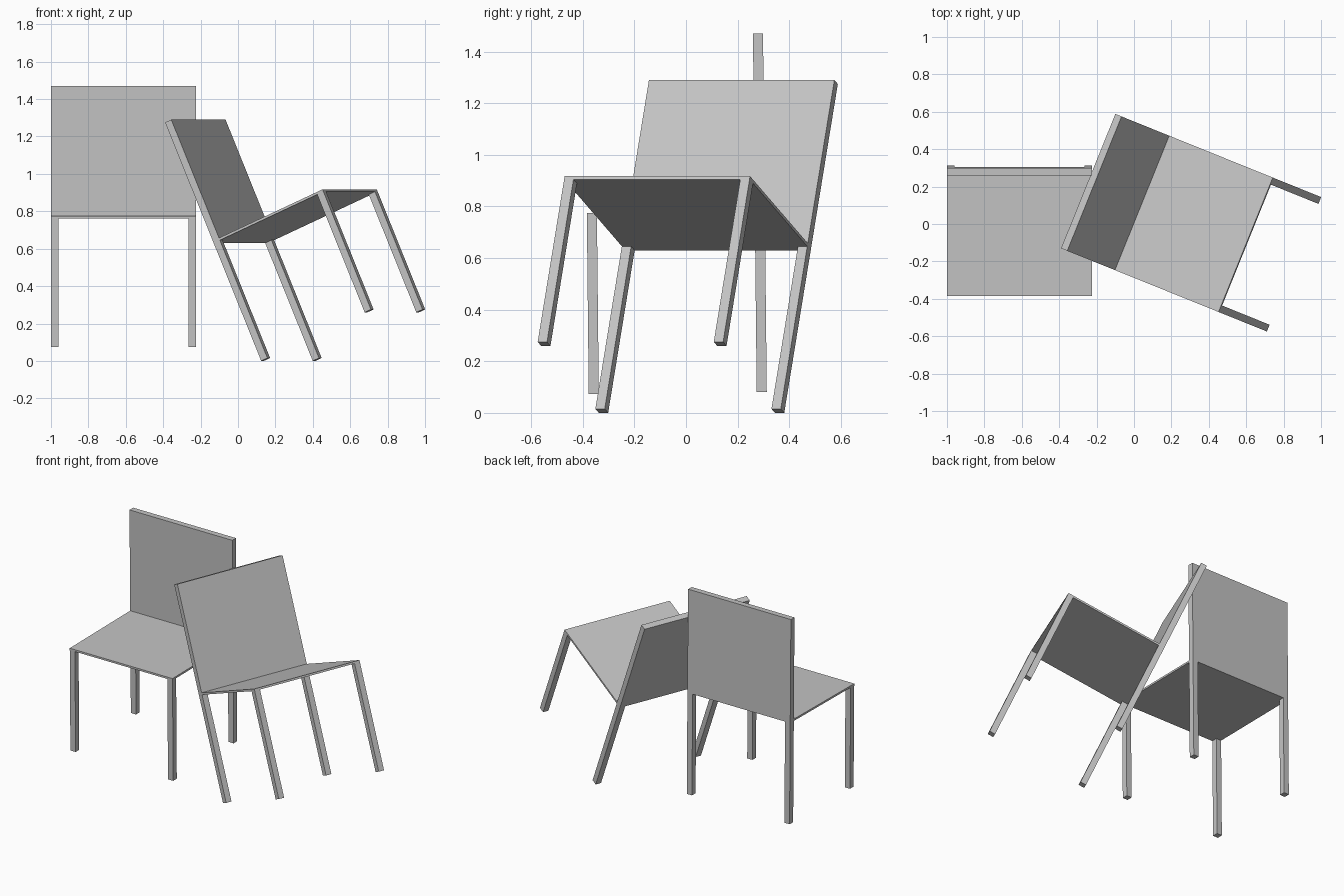
import bpy
import bmesh
from math import radians
from mathutils import Matrix, Vector, Euler

cube = bpy.data.objects.get("Cube")
if cube:
    bpy.data.objects.remove(cube, do_unlink=True)

# Chair proportions
WIDTH, DEPTH, HEIGHT = 0.775, 0.69, 1.39
SEAT_TOP, SEAT_THICK, POST = 0.70, 0.013, 0.039

grey = bpy.data.materials.new("light_grey")
grey.use_nodes = True
grey.diffuse_color = (0.55, 0.55, 0.55, 1)
grey.node_tree.nodes["Principled BSDF"].inputs["Base Color"].default_value = grey.diffuse_color


def box(name, low, high, frame):
    """Flat-shaded box between two corners, placed in a chair's frame."""
    low, high = Vector(low), Vector(high)
    bm = bmesh.new()
    bmesh.ops.create_cube(bm, size=1)
    bmesh.ops.scale(bm, vec=high - low, verts=bm.verts)
    bmesh.ops.translate(bm, vec=(low + high) / 2, verts=bm.verts)
    mesh = bpy.data.meshes.new(name)
    bm.to_mesh(mesh)
    bm.free()
    mesh.materials.append(grey)
    obj = bpy.data.objects.new(name, mesh)
    obj.matrix_world = frame
    bpy.context.collection.objects.link(obj)


def chair(prefix, location, angles):
    """Chair whose origin is the middle of the rear edge at floor level."""
    rotation = Euler([radians(a) for a in angles]).to_matrix().to_4x4()
    frame = Matrix.Translation(location) @ rotation
    half = WIDTH / 2
    under = SEAT_TOP - SEAT_THICK

    # Thin seat and full-width back panel
    box(prefix + "_seat", (-half, -DEPTH, under), (half, -POST, SEAT_TOP), frame)
    box(prefix + "_backrest", (-half, -POST, under), (half, 0, HEIGHT), frame)

    # Four square legs, flush with the corners
    for side, x in (("right", -half), ("left", half - POST)):
        for end, y in (("front", -DEPTH), ("rear", -POST)):
            box(f"{prefix}_{end}_{side}_leg", (x, y, 0),
                (x + POST, y + POST, under), frame)


chair("upright_chair", (-0.6125, 0.313, 0.081), (0.6, 0, 0))
chair("leaning_chair", (0.269, 0.0215, 0), (-23.5, 0, 68))
